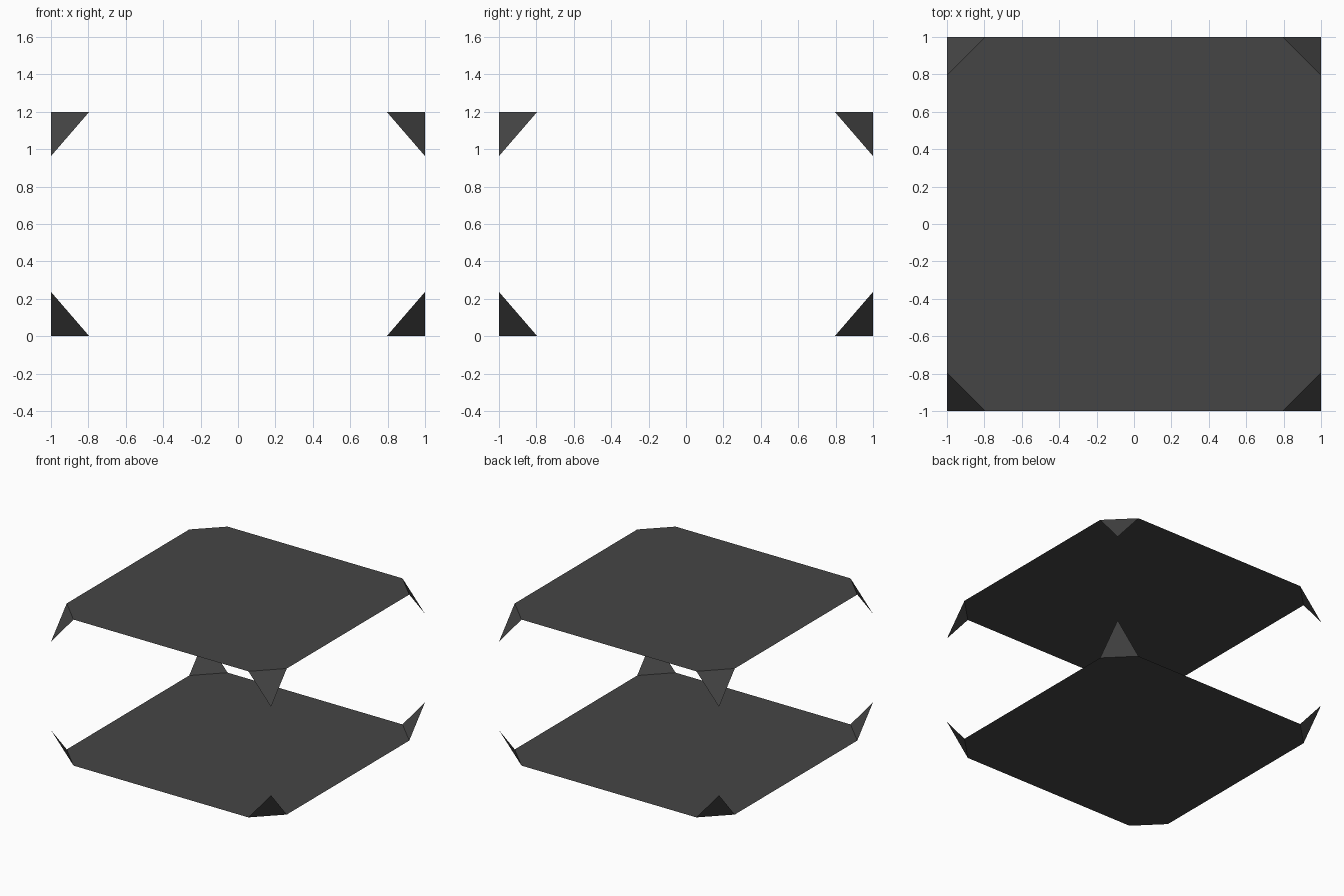
import bpy, bmesh

if "Cube" in bpy.data.objects:
    bpy.data.objects.remove(bpy.data.objects["Cube"])

HEIGHT, CUT, DROP = 1.2, 0.205, 0.237

charcoal = bpy.data.materials.new("charcoal")
charcoal.diffuse_color = (0.06, 0.06, 0.06, 1)
charcoal.use_nodes = True
charcoal.node_tree.nodes["Principled BSDF"].inputs["Base Color"].default_value = charcoal.diffuse_color


def tray(name, z, toward):
    """Octagonal sheet at height z with a pointed flap at each corner."""
    bm = bmesh.new()
    rim, flaps = [], []
    for i, (sx, sy) in enumerate([(1, 1), (-1, 1), (-1, -1), (1, -1)]):
        on_x = bm.verts.new((sx, sy * (1 - CUT), z))
        on_y = bm.verts.new((sx * (1 - CUT), sy, z))
        tip = bm.verts.new((sx, sy, z + toward * DROP))
        pair = [on_x, on_y] if i % 2 == 0 else [on_y, on_x]
        rim += pair
        flaps.append([pair[1], pair[0], tip])
    # flat sheet and corner flaps, normals facing outward
    for loop in [rim] + flaps:
        bm.faces.new(loop if toward < 0 else loop[::-1])
    mesh = bpy.data.meshes.new(name)
    bm.to_mesh(mesh)
    bm.free()
    mesh.materials.append(charcoal)
    bpy.context.collection.objects.link(bpy.data.objects.new(name, mesh))


tray("top_panel", HEIGHT, -1)
tray("bottom_panel", 0, 1)
